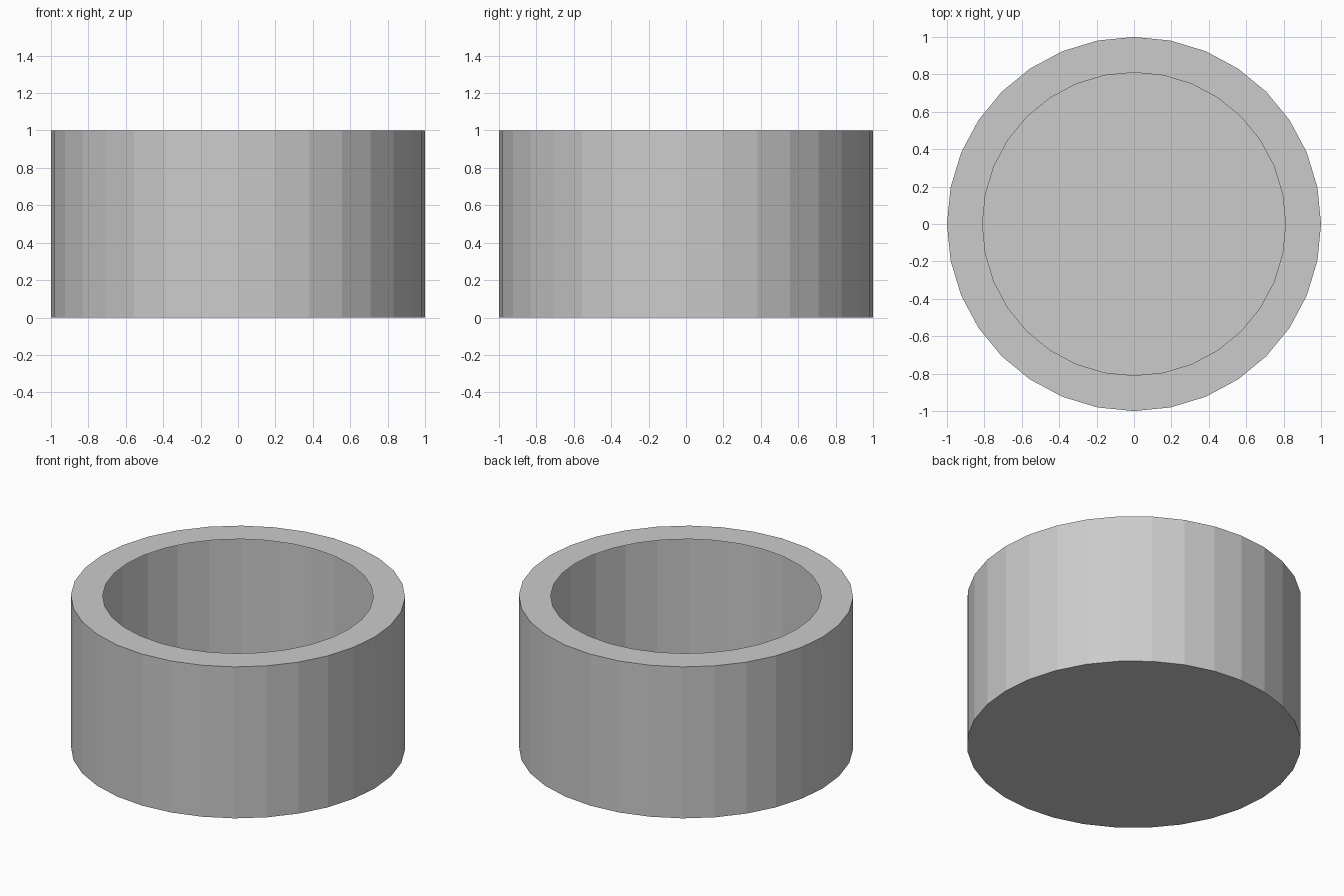
import bpy, bmesh
from mathutils import Matrix

if "Cube" in bpy.data.objects:
    bpy.data.objects.remove(bpy.data.objects["Cube"])

SIDES = 32
OUTER_R, HOLE_R = 1.0, 0.81
HEIGHT = 1.0

# Thin-walled drum standing on z = 0
bm = bmesh.new()
bmesh.ops.create_cone(bm, cap_ends=True, segments=SIDES,
                      radius1=OUTER_R, radius2=OUTER_R, depth=HEIGHT,
                      matrix=Matrix.Translation((0, 0, HEIGHT / 2)))

# Flat rim: extrude the top cap inward, then open the hole
top = max(bm.faces, key=lambda f: f.calc_center_median().z)
hole = bmesh.ops.extrude_discrete_faces(bm, faces=[top])["faces"][0]
for v in hole.verts:
    v.co.x *= HOLE_R / OUTER_R
    v.co.y *= HOLE_R / OUTER_R
bmesh.ops.delete(bm, geom=[hole], context='FACES_ONLY')

mesh = bpy.data.meshes.new("open_drum")
bm.to_mesh(mesh)
bm.free()
drum = bpy.data.objects.new("open_drum", mesh)
bpy.context.collection.objects.link(drum)
